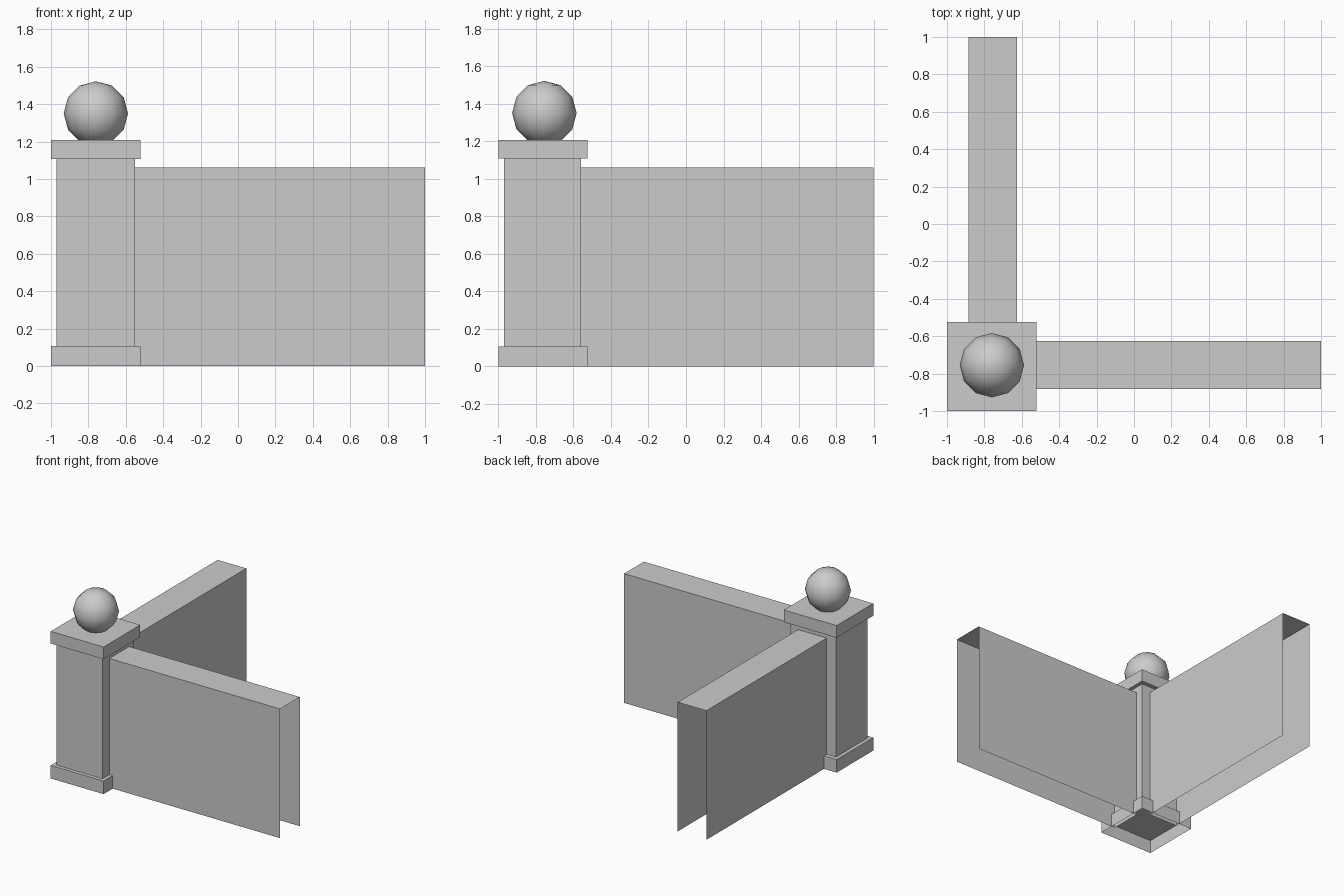
import bpy
import bmesh
from mathutils import Vector

cube = bpy.data.objects.get("Cube")
if cube:
    bpy.data.objects.remove(cube, do_unlink=True)

# One plain stone colour for everything
stone = bpy.data.materials.new("grey_stone")
stone.use_nodes = True
colour = (0.6, 0.6, 0.6, 1)
stone.diffuse_color = colour
stone.node_tree.nodes["Principled BSDF"].inputs["Base Color"].default_value = colour


def add_object(name, bm):
    mesh = bpy.data.meshes.new(name)
    bm.to_mesh(mesh)
    bm.free()
    mesh.materials.append(stone)
    obj = bpy.data.objects.new(name, mesh)
    bpy.context.collection.objects.link(obj)
    return obj


def box(name, low, high, open_sides=()):
    """Box between two corners; faces pointing along open_sides are left out."""
    low, high = Vector(low), Vector(high)
    bm = bmesh.new()
    bmesh.ops.create_cube(bm, size=1)
    bm.normal_update()
    gone = [f for f in bm.faces
            if any(f.normal.dot(Vector(d)) > 0.9 for d in open_sides)]
    bmesh.ops.delete(bm, geom=gone, context='FACES')
    for v in bm.verts:
        v.co = (low + high) / 2 + v.co * (high - low)
    return add_object(name, bm)


DOWN, LEFT, BACK = (0, 0, -1), (1, 0, 0), (0, 1, 0)

# Corner post: hollow plinth, shaft and cap slab
box("post_base", (-1, -1, 0), (-0.52, -0.525, 0.107), [DOWN])
box("post_shaft", (-0.97, -0.97, 0.107), (-0.55, -0.56, 1.107))
box("post_cap", (-1, -1, 1.107), (-0.52, -0.525, 1.207))

# Two hollow walls, open underneath and at their far ends
box("front_wall", (-0.55, -0.882, 0), (1, -0.625, 1.06), [DOWN, LEFT])
box("side_wall", (-0.885, -0.56, 0), (-0.625, 1, 1.06), [DOWN, BACK])

# Ball finial
bm = bmesh.new()
bmesh.ops.create_uvsphere(bm, u_segments=12, v_segments=6, radius=0.172)
for v in bm.verts:
    v.co += Vector((-0.76, -0.755, 1.35))
for f in bm.faces:
    f.smooth = True
add_object("ball_finial", bm)
